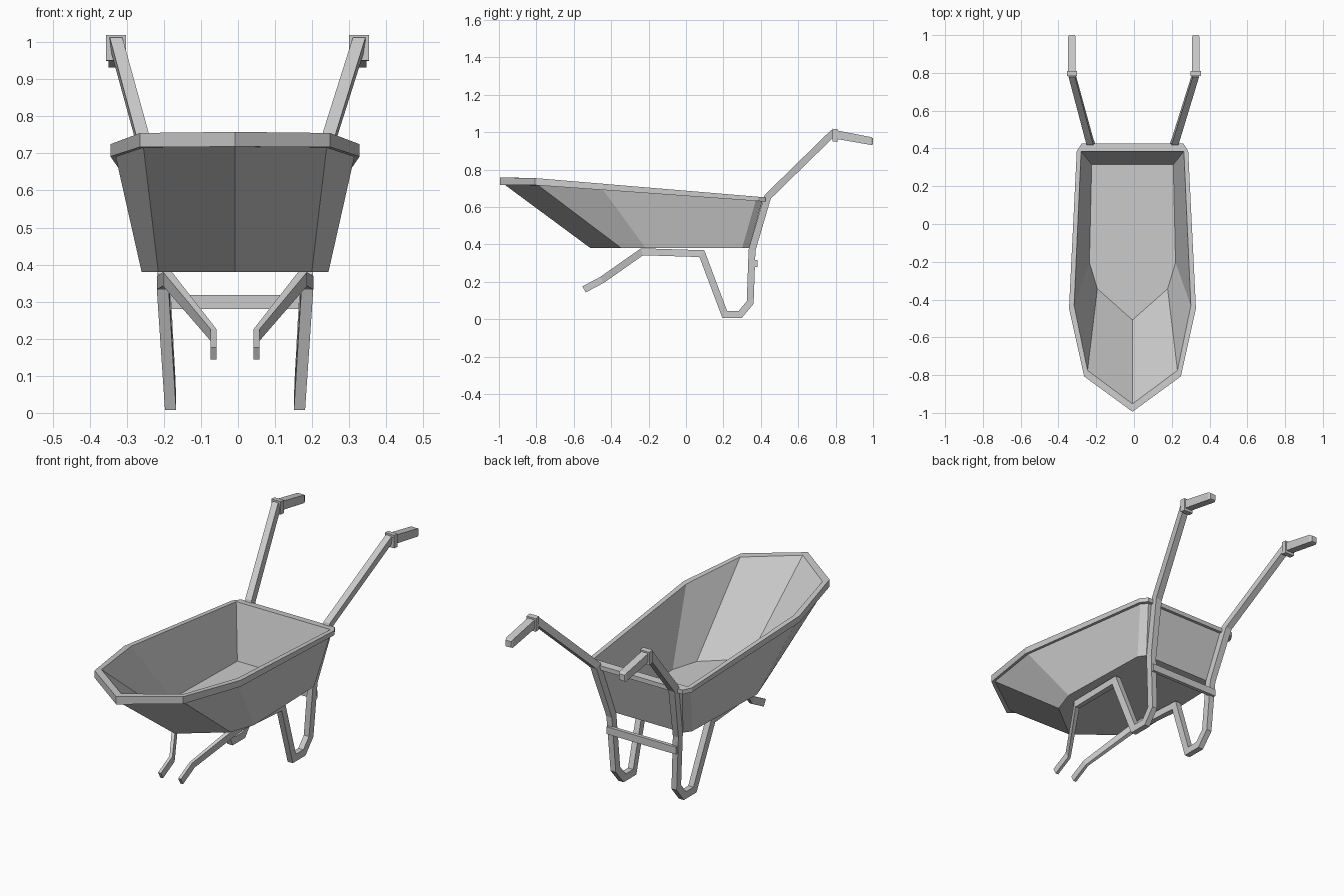
import bpy, bmesh
from mathutils import Vector

if "Cube" in bpy.data.objects:
    bpy.data.objects.remove(bpy.data.objects["Cube"])

CX = -0.008  # tub and legs sit slightly off centre


def finish(name, bm):
    bmesh.ops.remove_doubles(bm, verts=bm.verts, dist=0.0005)
    bmesh.ops.recalc_face_normals(bm, faces=bm.faces)
    mesh = bpy.data.meshes.new(name)
    bm.to_mesh(mesh)
    bm.free()
    obj = bpy.data.objects.new(name, mesh)
    bpy.context.collection.objects.link(obj)
    return obj


def loft(bm, rings):
    loops = [[bm.verts.new(p) for p in ring] for ring in rings]
    n = len(loops[0])
    for a, b in zip(loops, loops[1:]):
        for i in range(n):
            j = (i + 1) % n
            bm.faces.new((a[i], a[j], b[j], b[i]))
    bm.faces.new(loops[0][::-1])
    bm.faces.new(loops[-1])


def rim_z(y):
    return min(0.758, 0.755 - 0.0837 * (y + 0.807))


def lip(y):
    return 0.028 - 0.012 * y


def ring(half, z):
    full = half + [(-x, y) for x, y in half[:0:-1]]
    return [(x + CX, y, z(y)) for x, y in full]


# Tub: half outlines run from the front tip to the back corner
bottom = [(0, -0.51), (0.207, -0.345), (0.252, -0.215), (0.237, 0.30), (0.21, 0.337)]
under = [(0, -0.968), (0.247, -0.79), (0.322, -0.443), (0.28, 0.372), (0.257, 0.408)]
outer = [(0, -0.994), (0.256, -0.807), (0.336, -0.447), (0.295, 0.385), (0.27, 0.425)]
inner = [(0, -0.952), (0.238, -0.775), (0.309, -0.432), (0.272, 0.385), (0.272, 0.385)]
floor = [(0, -0.508), (0.186, -0.343), (0.228, -0.204), (0.216, 0.315), (0.216, 0.315)]
bm = bmesh.new()
loft(bm, [ring(bottom, lambda y: 0.38),
          ring(under, lambda y: rim_z(y) - lip(y)),
          ring(outer, lambda y: rim_z(y) - lip(y)),
          ring(outer, rim_z),
          ring(inner, rim_z),
          ring(floor, lambda y: 0.386)])
finish("tub", bm)

# Frame: wheel fork, rail, leg loop and handle bar in one bent tube (x, y, z, half width)
path = [(0.058, -0.545, 0.16, 0.008), (0.058, -0.45, 0.21, 0.008),
        (0.182, -0.235, 0.361, 0.012), (0.195, 0.085, 0.351, 0.016),
        (0.174, 0.207, 0.026, 0.015), (0.174, 0.29, 0.026, 0.015),
        (0.176, 0.343, 0.09, 0.015), (0.192, 0.353, 0.37, 0.016),
        (0.226, 0.437, 0.655, 0.018), (0.328, 0.79, 1.0, 0.017)]


def tube(name, side):
    rings = []
    pts = [Vector((y, z)) for _, y, z, _ in path]
    for i, (x, y, z, w) in enumerate(path):
        d1 = (pts[i] - pts[max(i - 1, 0)])
        d2 = (pts[min(i + 1, len(pts) - 1)] - pts[i])
        d1 = (d1 if d1.length else d2).normalized()
        d2 = (d2 if d2.length else d1).normalized()
        t = (d1 + d2).normalized()
        m = Vector((-t.y, t.x)) * 0.0185 / max(t.dot(d1), 0.6)
        cx = side * x + (CX if z < 0.9 else -0.001)
        rings.append([(cx + s * w, y + k * m.x, z + k * m.y)
                      for s, k in ((-1, -1), (1, -1), (1, 1), (-1, 1))])
    bm = bmesh.new()
    loft(bm, rings)
    finish(name, bm)


def bar(name, sections):
    # box lofted along y: each section is (x, y, z, half width, half height)
    bm = bmesh.new()
    loft(bm, [[(x - w, y, z - h), (x + w, y, z - h), (x + w, y, z + h), (x - w, y, z + h)]
              for x, y, z, w, h in sections])
    finish(name, bm)


for label, side in (("left", -1), ("right", 1)):
    tube(label + "_frame", side)
    gx = side * 0.328 - 0.001
    bar(label + "_grip_collar", [(gx, 0.783, 0.985, 0.027, 0.034),
                                 (gx, 0.811, 0.983, 0.027, 0.034)])
    bar(label + "_grip", [(gx, 0.80, 0.988, 0.02, 0.023), (gx, 0.99, 0.953, 0.02, 0.021),
                          (gx, 1.0, 0.951, 0.015, 0.016)])

# Cross brace behind the legs
bar("leg_brace", [(CX, 0.362, 0.299, 0.20, 0.019), (CX, 0.381, 0.299, 0.20, 0.019)])
